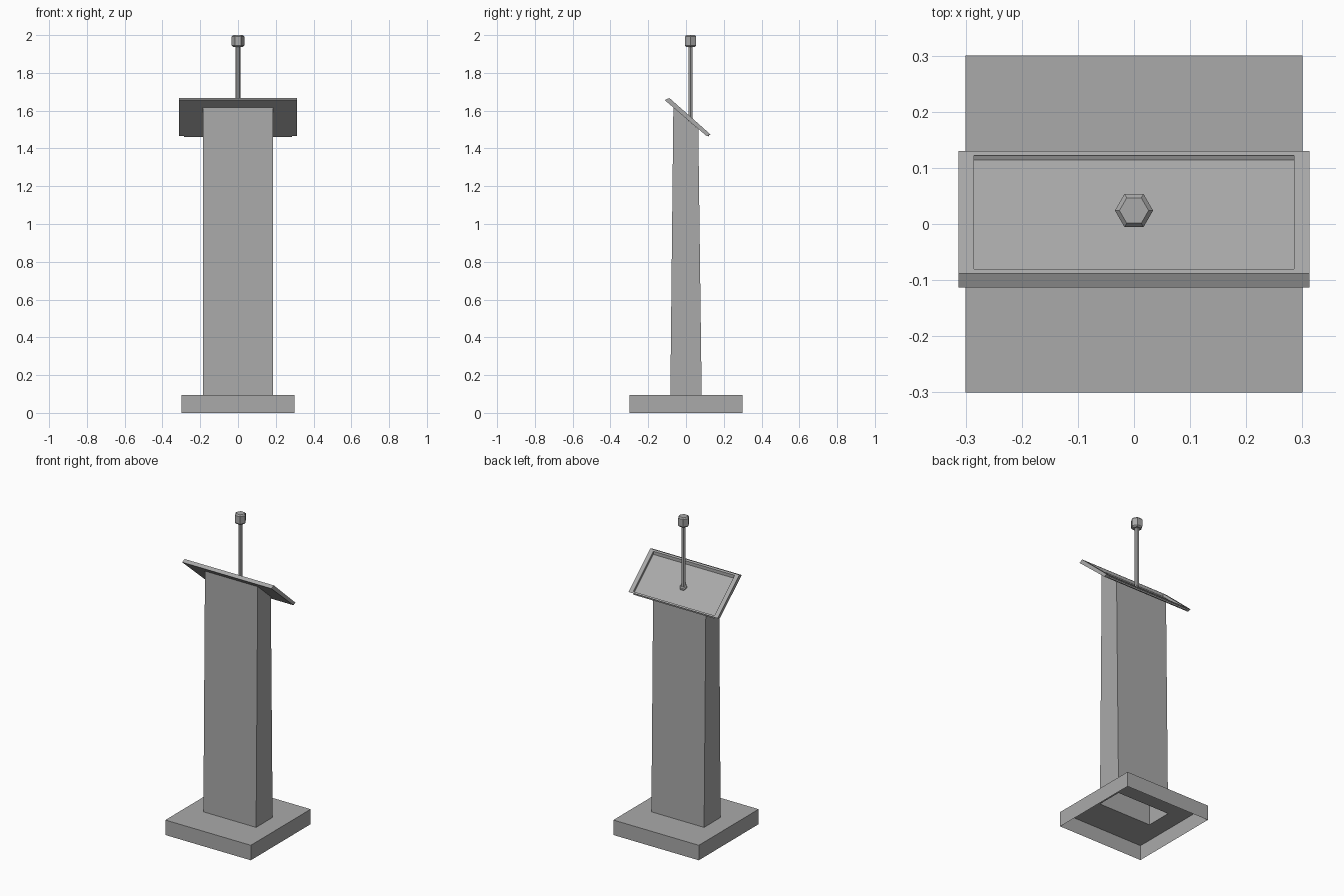
import bpy
import bmesh
import math
from mathutils import Vector, Matrix

default = bpy.data.objects.get("Cube")
if default:
    bpy.data.objects.remove(default, do_unlink=True)

grey = bpy.data.materials.new("mid grey")
grey.use_nodes = True
grey.diffuse_color = (0.4, 0.4, 0.4, 1)
grey.node_tree.nodes["Principled BSDF"].inputs["Base Color"].default_value = (0.4, 0.4, 0.4, 1)


def finish(bm, name):
    mesh = bpy.data.meshes.new(name)
    bm.to_mesh(mesh)
    bm.free()
    mesh.materials.append(grey)
    obj = bpy.data.objects.new(name, mesh)
    bpy.context.collection.objects.link(obj)
    return obj


def side_extrusion(bm, profile, half_width):
    """Extrude a (y, z) outline across x; returns the new faces."""
    face = bm.faces.new([bm.verts.new((-half_width, y, z)) for y, z in profile])
    geom = bmesh.ops.extrude_face_region(bm, geom=[face], use_keep_orig=True)["geom"]
    moved = [v for v in geom if isinstance(v, bmesh.types.BMVert)]
    bmesh.ops.translate(bm, verts=moved, vec=(2 * half_width, 0, 0))
    bmesh.ops.recalc_face_normals(bm, faces=bm.faces[:])


def face_towards(bm, direction):
    bm.normal_update()
    return max(bm.faces, key=lambda f: f.normal.dot(Vector(direction)))


def inner_face(bm, face, scale):
    """Inset a face by scaling a copy about its centre."""
    face = bmesh.ops.extrude_discrete_faces(bm, faces=[face])["faces"][0]
    centre = face.calc_center_median()
    bmesh.ops.scale(bm, verts=face.verts[:], vec=scale, space=Matrix.Translation(-centre))
    return face


def hex_stack(name, rings, y, turn=None):
    """Six-sided lathe from (radius, z) rings, closed at both ends."""
    bm = bmesh.new()
    loops = []
    for r, z in rings:
        loops.append([bm.verts.new((r * math.cos(i * math.pi / 3),
                                    r * math.sin(i * math.pi / 3), z)) for i in range(6)])
    for a, b in zip(loops, loops[1:]):
        for i in range(6):
            j = (i + 1) % 6
            bm.faces.new((a[i], a[j], b[j], b[i]))
    bm.faces.new(loops[0][::-1])
    bm.faces.new(loops[-1])
    obj = finish(bm, name)
    obj.location.y = y
    if turn:
        obj.rotation_euler.x = turn
    return obj


BASE_TOP = 0.095
COL_X, COL_Y = 0.185, 0.083

# Base: open underneath, with an opening where the hollow column rises
bm = bmesh.new()
side_extrusion(bm, [(-0.3, 0), (0.3, 0), (0.3, BASE_TOP), (-0.3, BASE_TOP)], 0.3)
hole = inner_face(bm, face_towards(bm, (0, 0, 1)), (COL_X / 0.3, COL_Y / 0.3, 1))
bottom = face_towards(bm, (0, 0, -1))
bmesh.ops.delete(bm, geom=[hole, bottom], context="FACES_ONLY")
finish(bm, "base")

# Column: hollow, tapering in depth, cut on the slope of the desk
bm = bmesh.new()
side_extrusion(bm, [(-COL_Y, BASE_TOP), (COL_Y, BASE_TOP), (0.065, 1.503), (-0.067, 1.617)], COL_X)
ends = [face_towards(bm, (0, 0, -1)), face_towards(bm, (0, 0.6, 0.75))]
bmesh.ops.delete(bm, geom=ends, context="FACES_ONLY")
finish(bm, "column")

# Sloping desk with a shallow recess
bm = bmesh.new()
side_extrusion(bm, [(-0.113, 1.656), (0.109, 1.466), (0.13, 1.474), (-0.088, 1.667)], 0.313)
recess = inner_face(bm, face_towards(bm, (0, 0.66, 0.75)), (0.91, 0.925, 0.925))
recess = bmesh.ops.extrude_discrete_faces(bm, faces=[recess])["faces"][0]
bmesh.ops.translate(bm, verts=recess.verts[:], vec=(0, 0, -0.02))
finish(bm, "desk_top")

# Microphone: mounting collar on the slope, stem and bevelled head
MIC_Y = 0.024
collar = hex_stack("microphone_collar", [(0.023, -0.004), (0.023, 0.006), (0.016, 0.012)],
                   MIC_Y, math.radians(-41.5))
collar.location.z = 1.547
hex_stack("microphone_stem", [(0.013, 1.54), (0.013, 1.945)], MIC_Y)
hex_stack("microphone_head", [(0.026, 1.937), (0.034, 1.945), (0.034, 1.992), (0.026, 2.0)], MIC_Y)
